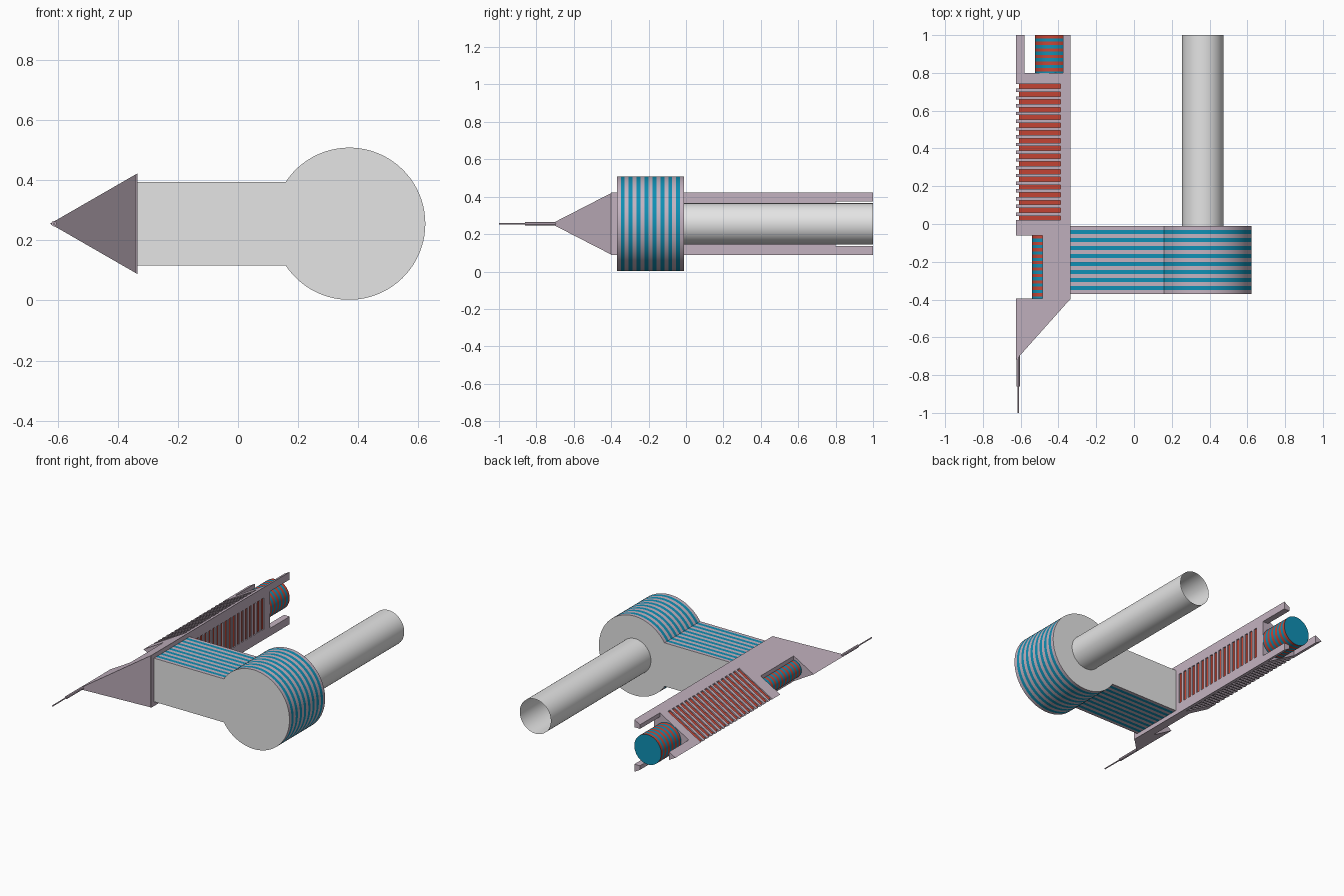
import bpy, bmesh
from math import sin, cos, pi, asin, radians

cube = bpy.data.objects.get("Cube")
if cube:
    bpy.data.objects.remove(cube, do_unlink=True)


def material(name, rgb):
    m = bpy.data.materials.new(name)
    m.use_nodes = True
    m.diffuse_color = (*rgb, 1)
    m.node_tree.nodes["Principled BSDF"].inputs["Base Color"].default_value = (*rgb, 1)
    return m


MAUVE = material("mauve", (0.55, 0.45, 0.53))
TEAL = material("teal", (0.005, 0.28, 0.46))
RED = material("red", (0.58, 0.06, 0.035))
GREY = material("light_grey", (0.78, 0.78, 0.78))

MID = 0.255               # height of the long axis
APEX, BACK = -0.625, -0.335
HALF = 0.167              # half height of the triangular body
SLOPE = HALF / (BACK - APEX)


def rise(x):
    return (x - APEX) * SLOPE


def extrude(bm, pts, y0, y1, layers=1, sides=(0,), caps=(0, 0)):
    """Sweep an x, z outline along y in layers; caps=None leaves an end open."""
    rings = []
    for i in range(layers + 1):
        y = y0 + (y1 - y0) * i / layers
        rings.append([bm.verts.new((x, y, MID + z)) for x, z in pts])
    n = len(pts)
    for i in range(layers):
        for k in range(n):
            j = (k + 1) % n
            f = bm.faces.new((rings[i][k], rings[i][j], rings[i + 1][j], rings[i + 1][k]))
            f.material_index = sides[i % len(sides)]
    for ring, mat in zip((rings[0], rings[-1]), caps):
        if mat is not None:
            bm.faces.new(ring).material_index = mat


def finish(name, bm, mats, smooth=False):
    bmesh.ops.recalc_face_normals(bm, faces=bm.faces)
    me = bpy.data.meshes.new(name)
    bm.to_mesh(me)
    bm.free()
    for m in mats:
        me.materials.append(m)
    ob = bpy.data.objects.new(name, me)
    bpy.context.collection.objects.link(ob)
    if smooth:
        bpy.ops.object.select_all(action='DESELECT')
        ob.select_set(True)
        bpy.context.view_layer.objects.active = ob
        bpy.ops.object.shade_smooth_by_angle(angle=radians(30))
    return ob


def circle(cx, r, n=48):
    return [(cx + r * cos(2 * pi * k / n), r * sin(2 * pi * k / n)) for k in range(n)]


def corner(x, z, sign):
    """Outline of the upper or lower rear corner of the triangle."""
    return [(BACK, sign * HALF), (x, sign * rise(x)), (x, sign * z), (BACK, sign * z)]


triangle = [(APEX, 0), (BACK, HALF), (BACK, -HALF)]

# Solid blocks of the triangular body
bm = bmesh.new()
for y0, y1 in ((-0.06, 0.02), (0.74, 0.80)):
    extrude(bm, triangle, y0, y1)
# Body beside the side window
w = -0.485
extrude(bm, [(w, rise(w)), (BACK, HALF), (BACK, -HALF), (w, -rise(w))], -0.40, -0.06)
# Rear prongs at the three corners
for s in (1, -1):
    extrude(bm, corner(-0.375, 0.118, s), 0.80, 1.0)
p = -0.58
extrude(bm, [(APEX, 0), (p, rise(p)), (p, -rise(p))], 0.80, 1.0)
finish("body", bm, [MAUVE])

# Slanted nose
bm = bmesh.new()
base = [bm.verts.new((x, -0.395, MID + z)) for x, z in triangle]
tip = bm.verts.new((APEX, -0.72, MID))
bm.faces.new(base)
for k in range(3):
    if k != 1:
        bm.faces.new((base[k], base[(k + 1) % 3], tip))
bm.faces.new((base[1], base[2], tip))
finish("nose", bm, [MAUVE])

# Needle
bm = bmesh.new()
outline = circle(-0.612, 0.009, 8)
extrude(bm, outline, -0.86, -0.69)
extrude(bm, circle(-0.612, 0.004, 8), -1.0, -0.86)
finish("needle", bm, [MAUVE])

# Red inner block under the cooling fins
bm = bmesh.new()
d = 0.0075
extrude(bm, [(APEX + 2 * d, 0), (BACK - d, HALF - 1.7 * d), (BACK - d, 1.7 * d - HALF)], 0.02, 0.74)
finish("fin_core", bm, [RED])

# Fins and the rails that hold them
bm = bmesh.new()
for s in (1, -1):
    extrude(bm, corner(-0.39, 0.1, s), 0.02, 0.74)
slots, gap = 18, 0.023
pitch = (0.72 + 0.72 / slots - gap) / slots
pitch = (0.72 - gap) / (slots - 1)
for i in range(slots - 1):
    extrude(bm, triangle, 0.02 + gap + i * pitch, 0.02 + (i + 1) * pitch)
finish("fins", bm, [MAUVE])

# Ringed cores at the rear and in the side window
bm = bmesh.new()
extrude(bm, circle(-0.43, 0.095), 0.79, 1.0, 12, (0, 1), (0, 0))
finish("rear_core", bm, [TEAL, RED], True)
bm = bmesh.new()
extrude(bm, circle(w, 0.055), -0.40, -0.06, 20, (0, 1), (0, 0))
finish("window_core", bm, [TEAL, RED], True)

# Striped arm with a round end
bm = bmesh.new()
cx, r, h = 0.37, 0.253, 0.139
a = pi - asin(h / r)
steps = 64
outline = [(BACK, -h), (BACK, h)]
outline += [(cx + r * cos(a - 2 * a * k / steps), r * sin(a - 2 * a * k / steps))
            for k in range(steps + 1)]
extrude(bm, outline, -0.37, -0.01, 17, (0, 1), (2, 2))
finish("striped_arm", bm, [MAUVE, TEAL, GREY], True)

# Open tube
bm = bmesh.new()
extrude(bm, circle(0.365, 0.11, 64), -0.01, 1.0, 1, (0,), (0, None))
finish("tube", bm, [GREY], True)
